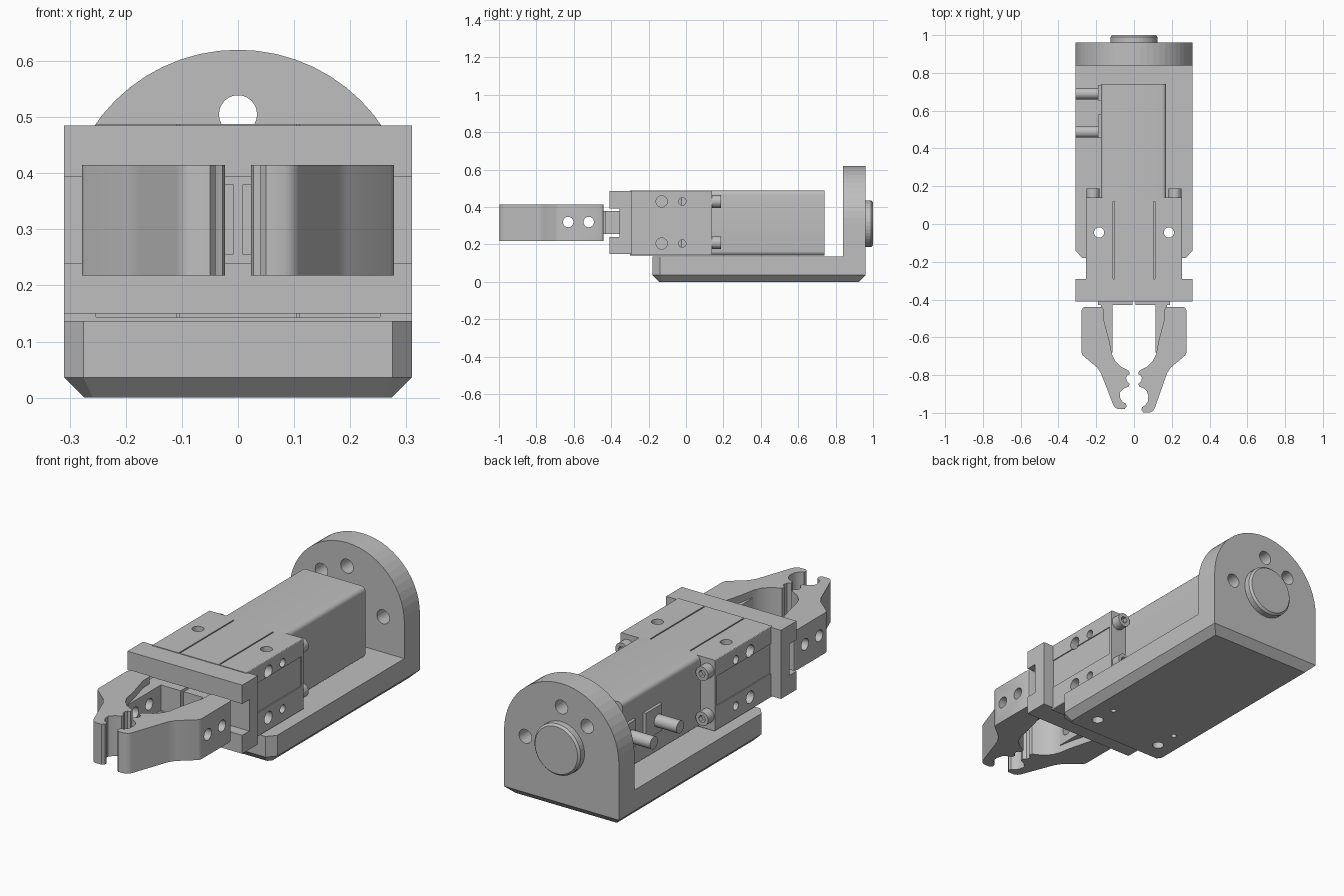
import bpy, bmesh, math
from mathutils import Vector

cube = bpy.data.objects.get("Cube")
if cube:
    bpy.data.objects.remove(cube, do_unlink=True)

grey = bpy.data.materials.new("light grey")
grey.use_nodes = True
tone = (0.52, 0.52, 0.52, 1)
grey.diffuse_color = tone
bsdf = next(n for n in grey.node_tree.nodes if n.type == 'BSDF_PRINCIPLED')
bsdf.inputs["Base Color"].default_value = tone


def place(axis, a, b, t):
    return Vector({'x': (t, a, b), 'y': (a, t, b), 'z': (a, b, t)}[axis])


def prism(name, pts, axis, lo, hi, bevel=0, pick=None):
    """Extrude an outline along an axis; optionally bevel the edges chosen by pick."""
    bm = bmesh.new()
    ends = [[bm.verts.new(place(axis, a, b, t)) for a, b in pts] for t in (lo, hi)]
    n = len(pts)
    for ring in ends:
        bm.faces.new(ring)
    for i in range(n):
        j = (i + 1) % n
        bm.faces.new((ends[0][i], ends[0][j], ends[1][j], ends[1][i]))
    bmesh.ops.recalc_face_normals(bm, faces=bm.faces)
    if bevel:
        edges = [e for e in bm.edges if pick is None or pick(e)]
        segments = 1 if axis == 'z' or pick is None else 5
        bmesh.ops.bevel(bm, geom=edges, offset=bevel, segments=segments,
                        profile=0.5, affect='EDGES')
    mesh = bpy.data.meshes.new(name)
    bm.to_mesh(mesh)
    bm.free()
    mesh.materials.append(grey)
    ob = bpy.data.objects.new(name, mesh)
    bpy.context.collection.objects.link(ob)
    return ob


def box(name, x, y, z, **kw):
    return prism(name, [(x[0], z[0]), (x[1], z[0]), (x[1], z[1]), (x[0], z[1])],
                 'y', y[0], y[1], **kw)


def circle(a, b, r, n=24):
    return [(a + r * math.cos(math.tau * i / n), b + r * math.sin(math.tau * i / n))
            for i in range(n)]


def rod(name, axis, a, b, r, lo, hi, n=24, **kw):
    return prism(name, circle(a, b, r, n), axis, lo, hi, **kw)


def cut(target, cutters):
    for c in cutters:
        c.hide_render = True
        mod = target.modifiers.new("cut", 'BOOLEAN')
        mod.operation = 'DIFFERENCE'
        mod.solver = 'EXACT'
        mod.object = c
        bpy.context.view_layer.objects.active = target
        bpy.ops.object.modifier_apply(modifier=mod.name)
        bpy.data.objects.remove(c, do_unlink=True)


def smooth(ob, degrees=30):
    bpy.ops.object.select_all(action='DESELECT')
    ob.select_set(True)
    bpy.context.view_layer.objects.active = ob
    bpy.ops.object.shade_smooth_by_angle(angle=math.radians(degrees))


def along_y(e):
    d = e.verts[1].co - e.verts[0].co
    return abs(d.y) > 0.9 * d.length


# Base floor with chamfered underside and front corners
floor = prism("base_floor",
              [(-.275, -.18), (.275, -.18), (.31, -.14), (.31, .96), (-.31, .96), (-.31, -.14)],
              'z', 0, .137, bevel=.036, pick=lambda e: all(v.co.z < .01 for v in e.verts))
cut(floor, [rod("hole", 'z', s * .185, y, r, -.1, .3)
            for s in (-1, 1) for y, r in ((-.045, .027), (.07, .013))])

# Rear upright plate with arched top and mounting holes
arch = [(.31 * math.cos(math.pi * i / 28), .31 + .31 * math.sin(math.pi * i / 28))
        for i in range(29)]
upright = prism("rear_plate", [(-.31, .13), (.31, .13)] + arch, 'y', .84, .96)
cut(upright, [rod("hole", 'y', .195 * math.cos(t), .31 + .195 * math.sin(t), .034, .7, 1.1)
              for t in (0, math.pi / 2, math.pi * .75)])
rod("rear_boss", 'y', 0, .31, .125, .95, 1.0, n=40, bevel=.01)

# Motor housing with rounded long edges
motor = box("motor_housing", (-.175, .17), (.12, .74), (.142, .488), bevel=.022, pick=along_y)
smooth(motor)

# Air fittings on the side of the housing
for y, plate in ((.69, (.655, .735)), (.487, (.455, .58))):
    rod("fitting", 'x', y, .31, .03, -.31, -.17)
    box("fitting_plate", (-.19, -.17), plate, (.25, .38))

# Gripper body with side channels, lid grooves and holes
body = box("gripper_body", (-.255, .255), (-.3, .14), (.142, .488), bevel=.005, pick=along_y)
cutters = []
for s in (-1, 1):
    cutters.append(box("channel", sorted((s * .25, s * .3)), (-.32, .125), (.26, .405)))
    cutters.append(rod("hole", 'z', s * .185, -.045, .027, 0, .6))
    for z in (.205, .43):
        for y, r in ((-.13, .03), (-.02, .02)):
            cutters.append(rod("hole", 'x', y, z, r, *sorted((s * .2, s * .3))))
    for z in ((.475, .52), (.1, .152)):
        cutters.append(box("groove", (s * .107 - .003, s * .107 + .003), (-.32, .135), z))
for z in ((.475, .52), (.1, .152)):
    cutters.append(box("groove", (-.11, .11), (.129, .135), z))
cut(body, cutters)

# Socket-head screws at the back of the gripper body
for s in (-1, 1):
    for z in (.21, .43):
        screw = rod("screw", 'y', s * .217, z, .034, .13, .187)
        cut(screw, [rod("socket", 'y', s * .217, z, .018, .165, .2, n=6)])

# Front flange with a slide channel across its face
flange = box("front_flange", (-.31, .31), (-.41, -.29), (.15, .485))
cut(flange, [box("slide", (-.4, .4), (-.5, -.355), (.24, .393))])

# Jaw carriers and gripping fingers, one of each per side
outline = [(.17, -.44), (.262, -.44), (.272, -.445), (.278, -.46), (.278, -.68),
           (.272, -.695), (.195, -.76), (.175, -.79), (.11, -.975), (.1, -.99),
           (.085, -.998), (.05, -.998), (.04, -.985), (.042, -.97), (.06, -.96),
           (.073, -.94), (.076, -.91), (.068, -.885), (.052, -.87), (.028, -.86),
           (.023, -.845), (.038, -.832), (.042, -.815), (.036, -.802), (.023, -.795),
           (.026, -.778), (.07, -.755), (.1, -.725), (.117, -.69), (.13, -.62),
           (.162, -.5), (.162, -.45)]
carrier = [(.008, -.355), (.19, -.355), (.19, -.43), (.175, -.43),
           (.175, -.68), (.115, -.68), (.115, -.43), (.008, -.43)]


def bores(s):
    return [rod("bore", 'x', y, .32, .028, *sorted((s * .05, s * .35)))
            for y in (-.63, -.52)]


for side, s in (("left", 1), ("right", -1)):
    tip = 0 if s > 0 else .018
    pts = [(s * x, y + (tip if y < -.9 else 0)) for x, y in outline]
    finger = prism(side + "_finger", pts, 'z', .218, .415)
    cut(finger, bores(s))
    smooth(finger)
    arm = prism(side + "_jaw_carrier", [(s * x, y) for x, y in carrier], 'z', .255, .38)
    cut(arm, bores(s))
